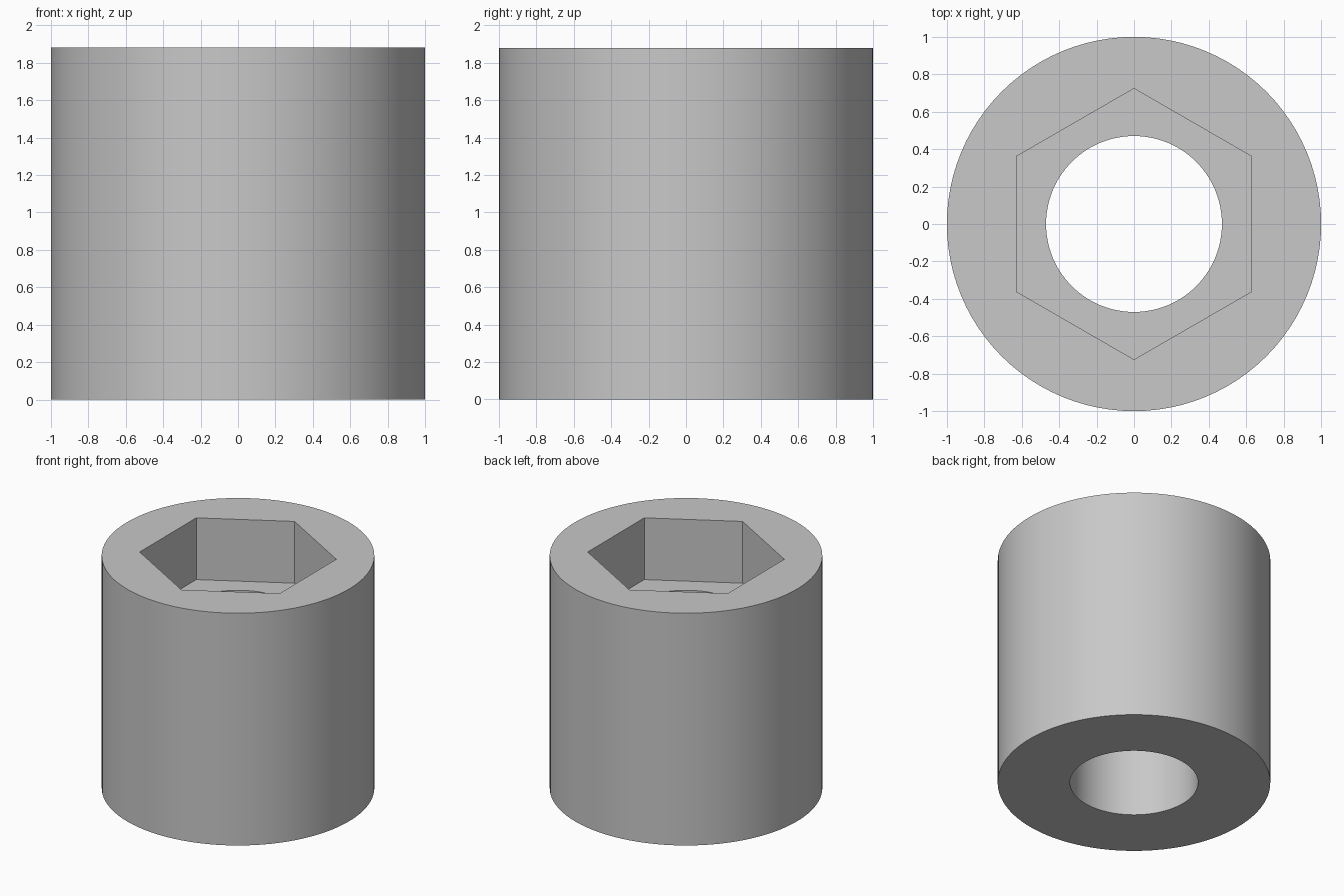
import bpy
import bmesh
from math import cos, sin, pi, radians

cube = bpy.data.objects.get("Cube")
if cube:
    bpy.data.objects.remove(cube, do_unlink=True)

SEGMENTS = 96
HEIGHT = 1.88
FLOOR = 1.38        # bottom of the hexagonal pocket
BORE = 0.47
HEX_APOTHEM = 0.627


def round_radius(radius):
    return lambda angle: radius


def hex_radius(angle):
    # corners point along +y and -y, flats face +x and -x
    return HEX_APOTHEM / cos((angle + pi / 6) % (pi / 3) - pi / 6)


def add_ring(bm, radius_at, z):
    angles = [2 * pi * i / SEGMENTS for i in range(SEGMENTS)]
    return [bm.verts.new((radius_at(a) * cos(a), radius_at(a) * sin(a), z))
            for a in angles]


# Material
grey = bpy.data.materials.new("plain grey")
grey.use_nodes = True
colour = (0.58, 0.58, 0.58, 1)
grey.diffuse_color = colour
grey.node_tree.nodes["Principled BSDF"].inputs["Base Color"].default_value = colour

# Closed cross-section: outer wall, top rim, hexagonal pocket, floor, bore
bm = bmesh.new()
rings = [add_ring(bm, radius_at, z) for radius_at, z in (
    (round_radius(1), 0),
    (round_radius(1), HEIGHT),
    (hex_radius, HEIGHT),
    (hex_radius, FLOOR),
    (round_radius(BORE), FLOOR),
    (round_radius(BORE), 0),
)]
for lower, upper in zip(rings, rings[1:] + rings[:1]):
    for i in range(SEGMENTS):
        j = (i + 1) % SEGMENTS
        bm.faces.new((lower[i], lower[j], upper[j], upper[i]))
bmesh.ops.recalc_face_normals(bm, faces=bm.faces)

mesh = bpy.data.meshes.new("hex_socket_sleeve")
bm.to_mesh(mesh)
bm.free()
mesh.materials.append(grey)
sleeve = bpy.data.objects.new("hex_socket_sleeve", mesh)
bpy.context.collection.objects.link(sleeve)

# Smooth round walls, crisp rims and hexagon corners
bpy.ops.object.select_all(action="DESELECT")
sleeve.select_set(True)
bpy.context.view_layer.objects.active = sleeve
bpy.ops.object.shade_smooth_by_angle(angle=radians(30))
